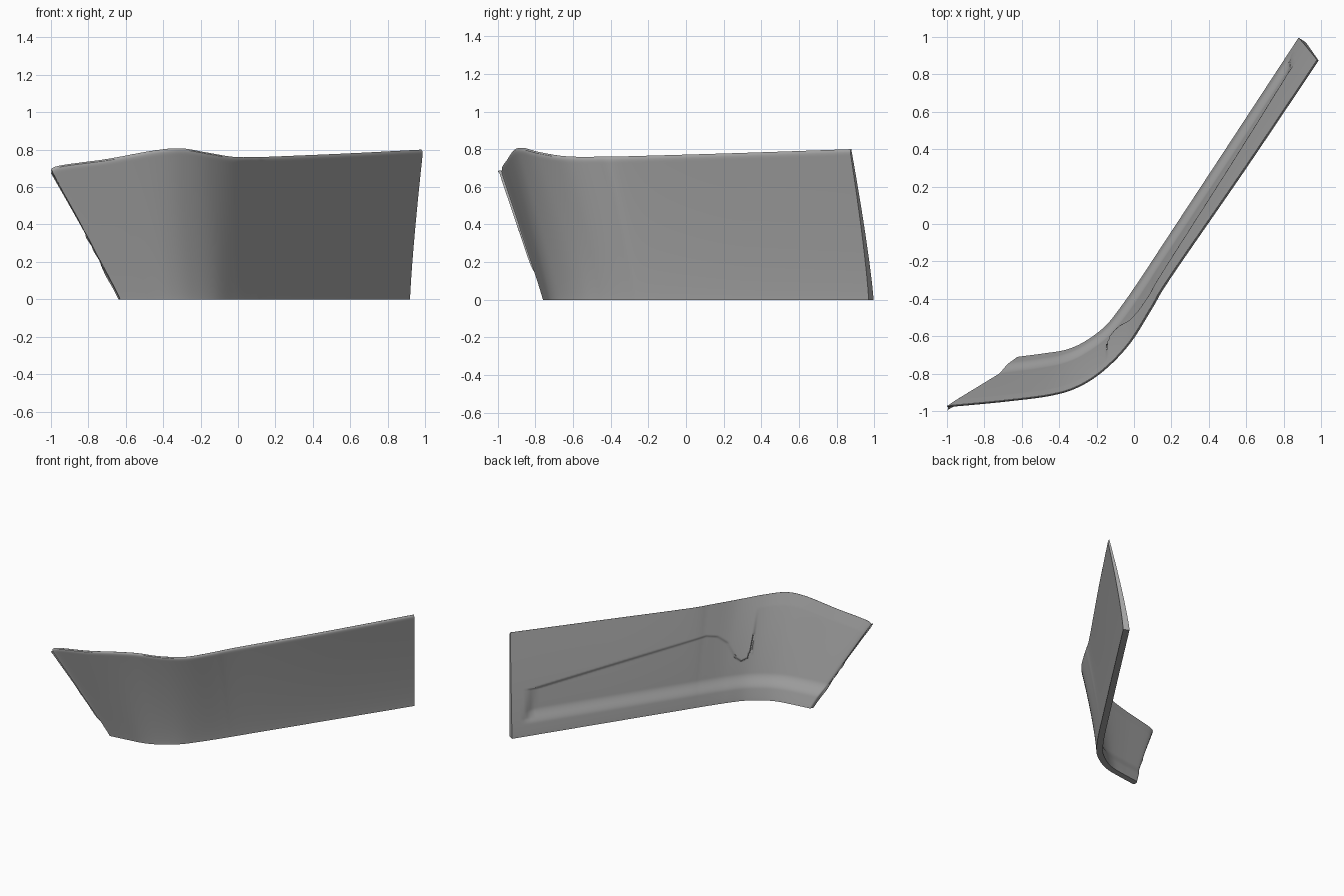
import bpy
import bmesh
from mathutils import Vector

cube = bpy.data.objects.get("Cube")
if cube:
    bpy.data.objects.remove(cube, do_unlink=True)

# Stations along the panel: top edge (x, y, z) and bottom edge (x, y) of the outer skin
STATIONS = [
    (-1.0, -.985, .675, -.63, -.76), (-.965, -.982, .712, -.61, -.757),
    (-.7, -.957, .75, -.48, -.74), (-.45, -.925, .795, -.35, -.718),
    (-.3, -.88, .807, -.24, -.67), (-.16, -.79, .785, -.12, -.58),
    (-.02, -.645, .762, -.02, -.455), (.1, -.455, .76, .09, -.295),
    (.2, -.29, .763, .17, -.173), (.6, .29, .78, .54, .39),
    (.99, .87, .80, .92, .97),
]
# Lower border of the raised inner panel: (x, z)
BORDER = [(-.13, .6), (-.125, .4), (-.11, .32), (-.08, .3), (-.05, .33),
          (0, .45), (.05, .51), (.1, .53), (.84, .35)]
COLUMNS, ROWS = 200, 100


def smooth(a, b, v):
    k = min(1, max(0, (v - a) / (b - a)))
    return k * k * (3 - 2 * k)


def station(u):
    """Catmull-Rom interpolation through the stations."""
    last = len(STATIONS) - 1
    i = min(int(u * last), last - 1)
    k = u * last - i
    p = [STATIONS[min(max(j, 0), last)] for j in range(i - 1, i + 3)]
    return [.5 * (2 * b + (c - a) * k + (2 * a - 5 * b + 4 * c - d) * k ** 2
                  + (3 * b - a - 3 * c + d) * k ** 3) for a, b, c, d in zip(*p)]


def outer(u, t):
    tx, ty, tz, bx, by = station(u)
    power = 1.25 if u > .5 else 1.25 - .2 * smooth(.5, .2, u) if u > .2 else 1.05
    lean = t ** power
    return Vector((bx + (tx - bx) * lean, by + (ty - by) * lean, tz * t))


def border(x):
    for (x0, z0), (x1, z1) in zip(BORDER, BORDER[1:]):
        if x0 <= x <= x1:
            return z0 + (z1 - z0) * (x - x0) / (x1 - x0)
    return BORDER[-1][1]


def thickness(p, u, t):
    full = .048 - .034 * t
    thin = min(.018, full)
    band = 1 - smooth(.09, .2, p.z)                      # bottom ledge
    end = smooth(.84, .87, p.x)                          # solid end strip
    line = border(p.x)
    raised = smooth(line - .008, line + .008, p.z) * smooth(-.14, -.122, p.x)
    depth = thin + (full - thin) * max(band, end, raised)
    return .006 + (depth - .006) * smooth(-.03, .1, u)   # taper at the wing tip


def rounding(t, height):
    k = max(0, (t - 1) * height / .03 + 1)
    return .012 * (1 - (1 - min(k, 1) ** 2) ** .5)


def horizontal_normal(u, t):
    e = .004
    a, b = outer(max(u - e, 0), t), outer(min(u + e, 1), t)
    d = b - a
    return Vector((d.y, -d.x, 0)).normalized()


# Closed shell: outer skin and inner skin stitched around the rim
bm = bmesh.new()
skins = ([], [])
for i in range(COLUMNS + 1):
    u = i / COLUMNS
    columns = ([], [])
    for j in range(ROWS + 1):
        t = j / ROWS
        p, n = outer(u, t), horizontal_normal(u, t)
        columns[0].append(bm.verts.new(p - n * rounding(t, .78)))
        columns[1].append(bm.verts.new(p - n * max(thickness(p, u, t), rounding(t, .78) + .002)))
    for skin, column in zip(skins, columns):
        skin.append(column)

for skin in skins:
    for i in range(COLUMNS):
        for j in range(ROWS):
            bm.faces.new((skin[i][j], skin[i + 1][j], skin[i + 1][j + 1], skin[i][j + 1]))
out, inn = skins
for j in (0, ROWS):
    for i in range(COLUMNS):
        bm.faces.new((out[i][j], out[i + 1][j], inn[i + 1][j], inn[i][j]))
for i in (0, COLUMNS):
    for j in range(ROWS):
        bm.faces.new((out[i][j], out[i][j + 1], inn[i][j + 1], inn[i][j]))
bmesh.ops.recalc_face_normals(bm, faces=bm.faces)

mesh = bpy.data.meshes.new("curved_panel")
bm.to_mesh(mesh)
bm.free()
panel = bpy.data.objects.new("curved_panel", mesh)
bpy.context.collection.objects.link(panel)

# Plain grey material
grey = bpy.data.materials.new("plain_grey")
grey.use_nodes = True
colour = (.38, .38, .38, 1)
grey.diffuse_color = colour
grey.node_tree.nodes["Principled BSDF"].inputs["Base Color"].default_value = colour
mesh.materials.append(grey)

bpy.ops.object.select_all(action='DESELECT')
panel.select_set(True)
bpy.context.view_layer.objects.active = panel
bpy.ops.object.shade_smooth_by_angle(angle=.6)
